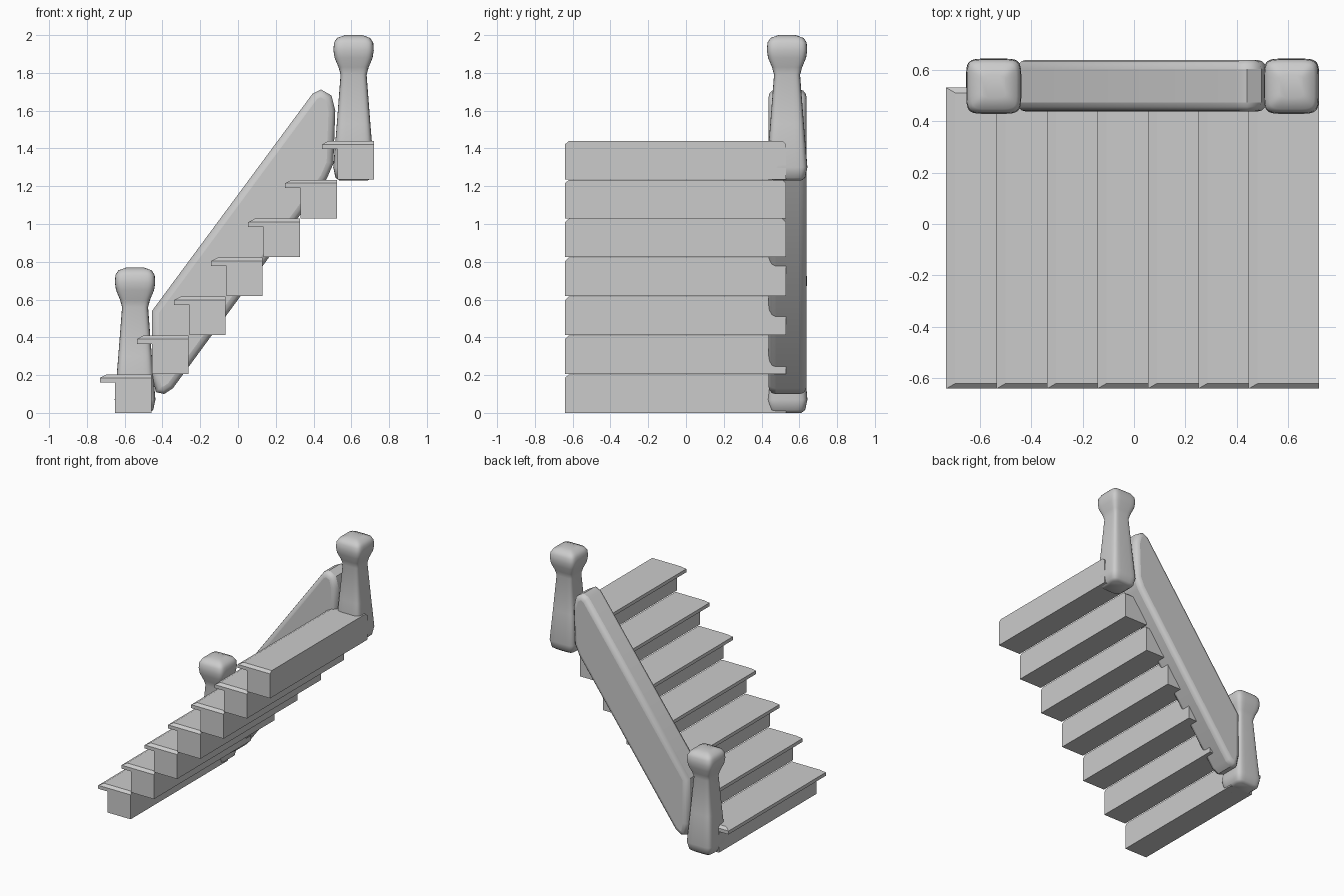
import bpy
import bmesh
import math

cube = bpy.data.objects.get("Cube")
if cube:
    bpy.data.objects.remove(cube, do_unlink=True)

grey = bpy.data.materials.new("plain grey")
grey.use_nodes = True
colour = (0.6, 0.6, 0.6, 1)
grey.diffuse_color = colour
grey.node_tree.nodes["Principled BSDF"].inputs["Base Color"].default_value = colour


def loft(name, rings):
    """Skin equal-length closed rings of points and cap both ends."""
    bm = bmesh.new()
    loops = [[bm.verts.new(p) for p in ring] for ring in rings]
    n = len(loops[0])
    for a, b in zip(loops, loops[1:]):
        for i in range(n):
            j = (i + 1) % n
            bm.faces.new((a[i], a[j], b[j], b[i]))
    bm.faces.new(loops[0][::-1])
    bm.faces.new(loops[-1])
    bmesh.ops.recalc_face_normals(bm, faces=bm.faces)
    mesh = bpy.data.meshes.new(name)
    bm.to_mesh(mesh)
    bm.free()
    mesh.materials.append(grey)
    obj = bpy.data.objects.new(name, mesh)
    bpy.context.collection.objects.link(obj)
    return obj


def smooth(obj, degrees):
    bpy.ops.object.select_all(action='DESELECT')
    obj.select_set(True)
    bpy.context.view_layer.objects.active = obj
    bpy.ops.object.shade_smooth_by_angle(angle=math.radians(degrees))


def rect(x0, x1, y0, y1, z):
    return [(x0, y0, z), (x1, y0, z), (x1, y1, z), (x0, y1, z)]


# Steps: a riser block below a tread with a chamfered overhanging nose
FRONT, BACK = -0.64, 0.53
for i in range(7):
    x, z = -0.73 + 0.196 * i, 0.206 * i
    right = x + 0.273
    loft(f"riser_{i + 1}", [rect(x + 0.08, right, FRONT, BACK, z),
                            rect(x + 0.08, right, FRONT, BACK, z + 0.16)])
    loft(f"tread_{i + 1}", [rect(x, right, FRONT, BACK, z + 0.16),
                            rect(x, right, FRONT, BACK, z + 0.186),
                            rect(x + 0.035, right, FRONT + 0.02, BACK - 0.02, z + 0.204)])


# Posts: rounded square section, flared foot, narrow neck and domed head
def rounded_square(cx, cy, r, z, n=32, power=0.36):
    ring = []
    for k in range(n):
        a = math.tau * (k + 0.5) / n
        c, s = math.cos(a), math.sin(a)
        ring.append((cx + r * math.copysign(abs(c) ** power, c),
                     cy + r * math.copysign(abs(s) ** power, s), z))
    return ring


POST = [(0, 0.075), (0.015, 0.096), (0.07, 0.108), (0.3, 0.089), (0.56, 0.069),
        (0.6, 0.08), (0.65, 0.101), (0.69, 0.107), (0.73, 0.104),
        (0.755, 0.088), (0.77, 0.045)]
for name, px, pz in (("lower_post", -0.545, 0), ("upper_post", 0.612, 1.23)):
    post = loft(name, [rounded_square(px, 0.535, r, pz + h) for h, r in POST])
    smooth(post, 50)

# Sloping solid banister with rounded rims
OUTLINE = [(-0.455, 0.54), (-0.455, 0.2), (-0.435, 0.11), (-0.39, 0.10),
           (-0.345, 0.13), (0.47, 1.24), (0.505, 1.32), (0.515, 1.6),
           (0.495, 1.68), (0.44, 1.712), (0.395, 1.69)]
banister = loft("banister", [[(x, y, z) for x, z in OUTLINE] for y in (0.437, 0.638)])
bevel = banister.modifiers.new("rounded_rims", 'BEVEL')
bevel.width = 0.036
bevel.segments = 3
bevel.limit_method = 'ANGLE'
bevel.angle_limit = math.radians(70)
bevel.use_clamp_overlap = False
smooth(banister, 35)
